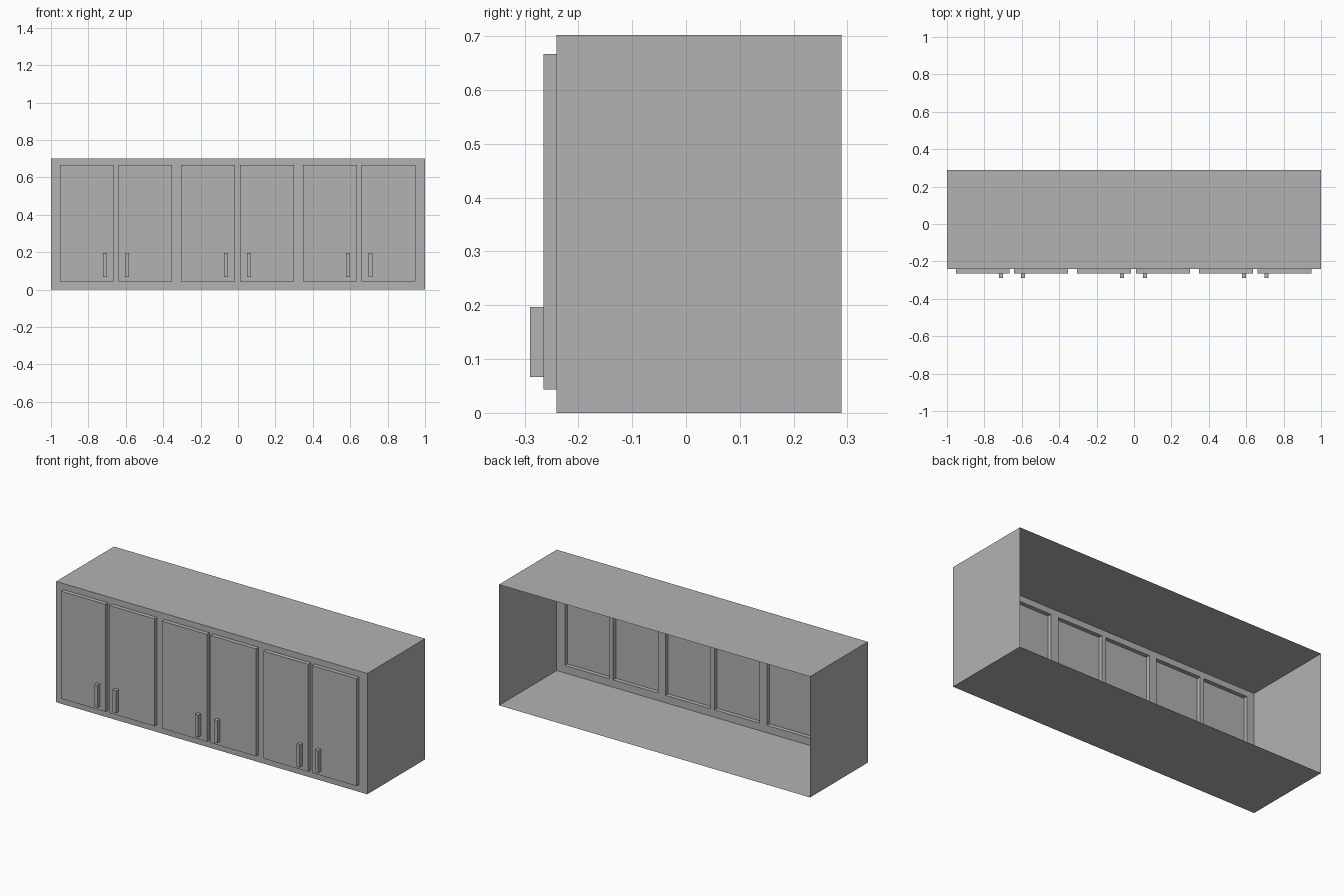
import bpy
import bmesh
from mathutils import Vector

if "Cube" in bpy.data.objects:
    bpy.data.objects.remove(bpy.data.objects["Cube"], do_unlink=True)

grey = bpy.data.materials.new("cabinet_grey")
grey.use_nodes = True
grey.diffuse_color = (0.448, 0.448, 0.448, 1)
grey.node_tree.nodes["Principled BSDF"].inputs["Base Color"].default_value = grey.diffuse_color

HEIGHT = 0.702
BACK, FRONT, DOOR_FRONT, HANDLE_FRONT = 0.289, -0.241, -0.265, -0.29
DOOR_BOTTOM, DOOR_TOP = 0.043, 0.667
HANDLE_BOTTOM, HANDLE_TOP = 0.067, 0.197
HANDLE_WIDTH = 0.021

# Left and right edge of each door, and the left edge of its handle
DOORS = [(-0.952, -0.666, -0.721), (-0.642, -0.352, -0.603),
         (-0.304, -0.015, -0.074), (0.010, 0.300, 0.049),
         (0.348, 0.637, 0.578), (0.661, 0.948, 0.697)]


def finish(name, bm):
    mesh = bpy.data.meshes.new(name)
    bm.to_mesh(mesh)
    bm.free()
    mesh.materials.append(grey)
    obj = bpy.data.objects.new(name, mesh)
    bpy.context.collection.objects.link(obj)
    return obj


def open_box(name, low, high, skip):
    """Thin-walled box without the faces that the rule picks out."""
    bm = bmesh.new()
    bmesh.ops.create_cube(bm, size=1)
    low, high = Vector(low), Vector(high)
    bmesh.ops.scale(bm, vec=high - low, verts=bm.verts)
    bmesh.ops.translate(bm, vec=(low + high) / 2, verts=bm.verts)
    bm.normal_update()
    gone = [f for f in bm.faces if skip(f.normal)]
    bmesh.ops.delete(bm, geom=gone, context='FACES')
    return finish(name, bm)


# Cabinet shell: top, bottom and sides, open at the back
open_box("cabinet_shell", (-1, FRONT, 0), (1, BACK, HEIGHT),
         lambda n: abs(n.y) > 0.5)

# Front frame: a grid of faces with the door openings left out
bm = bmesh.new()
edges = [-1] + [x for door in DOORS for x in door[:2]] + [1]
levels = [0, DOOR_BOTTOM, DOOR_TOP, HEIGHT]
grid = [[bm.verts.new((x, FRONT, z)) for z in levels] for x in edges]
for i in range(len(edges) - 1):
    for j in range(len(levels) - 1):
        if i % 2 == 1 and j == 1:
            continue
        bm.faces.new((grid[i][j], grid[i + 1][j],
                      grid[i + 1][j + 1], grid[i][j + 1]))
finish("front_frame", bm)

# Raised hollow doors, each with a bar handle
for number, (left, right, grip) in enumerate(DOORS, 1):
    open_box(f"door_{number}", (left, DOOR_FRONT, DOOR_BOTTOM),
             (right, FRONT, DOOR_TOP), lambda n: n.y > 0.5)
    open_box(f"handle_{number}", (grip, HANDLE_FRONT, HANDLE_BOTTOM),
             (grip + HANDLE_WIDTH, DOOR_FRONT, HANDLE_TOP), lambda n: n.y > 0.5)
